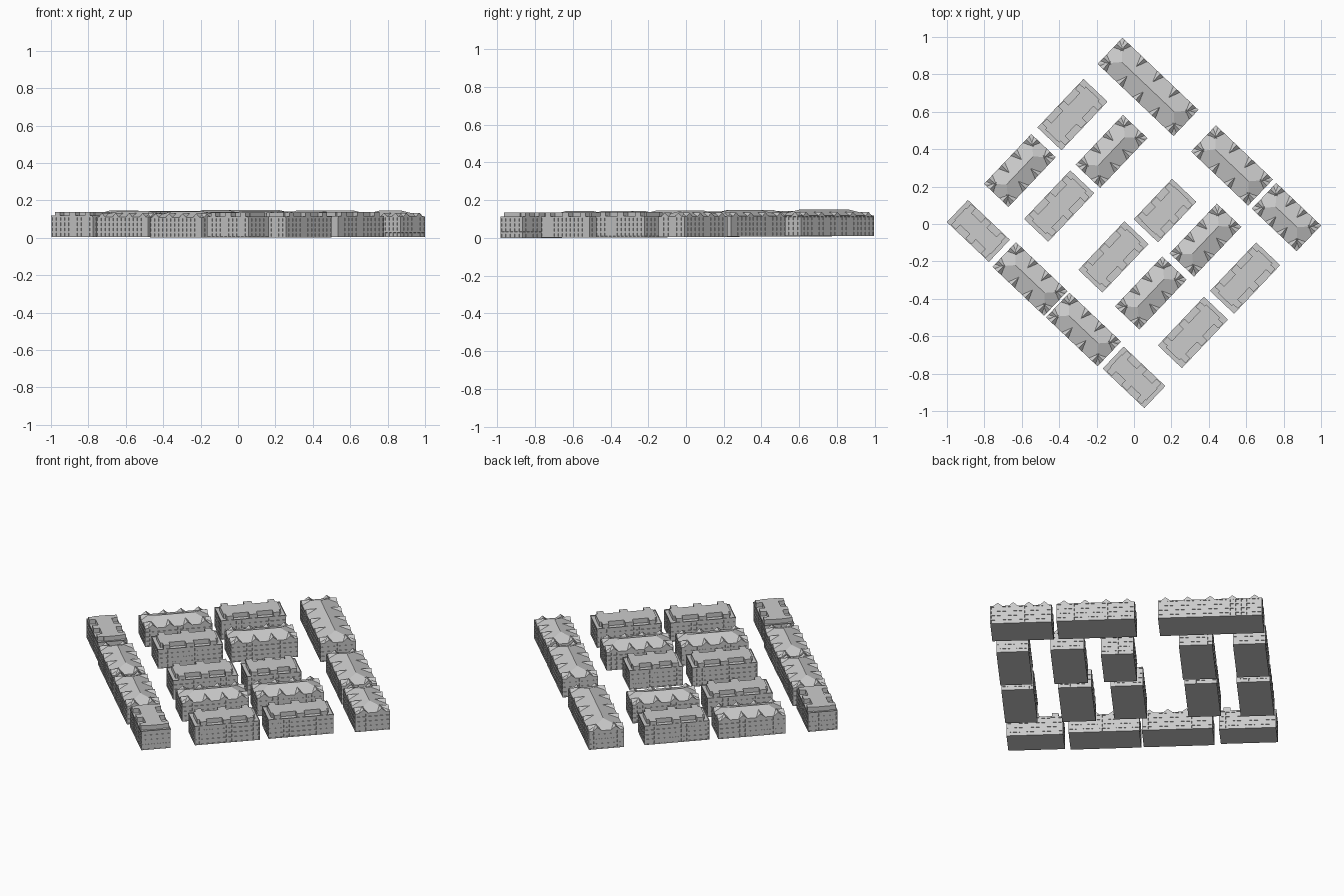
import bpy, bmesh
from math import radians
from mathutils import Matrix, Vector

if "Cube" in bpy.data.objects:
    bpy.data.objects.remove(bpy.data.objects["Cube"])

WALL, RISE, STOREY_ROOF = 0.108, 0.032, 0.026


def finish(name, bm, mat):
    bmesh.ops.recalc_face_normals(bm, faces=bm.faces)
    me = bpy.data.meshes.new(name)
    bm.to_mesh(me)
    bm.free()
    ob = bpy.data.objects.new(name, me)
    ob.matrix_world = mat
    bpy.context.collection.objects.link(ob)
    return ob


def poly(bm, pts):
    return bm.faces.new([bm.verts.new(p) for p in pts])


def add_box(bm, x0, x1, y0, y1, z0, z1):
    m = (Matrix.Translation(((x0 + x1) / 2, (y0 + y1) / 2, (z0 + z1) / 2))
         @ Matrix.Diagonal((x1 - x0, y1 - y0, z1 - z0, 1)))
    bmesh.ops.create_cube(bm, size=1, matrix=m)


# Wall block with rows of recessed windows on all four sides
def walls(name, l, w, mat):
    bm = bmesh.new()
    c = [Vector(p) for p in ((-l/2, -w/2, 0), (l/2, -w/2, 0), (l/2, w/2, 0), (-l/2, w/2, 0))]
    cells = []
    rows = 4
    for i in range(4):
        a, b = c[i], c[(i + 1) % 4]
        n = max(3, round((b - a).length / 0.03))
        for j in range(n):
            p, q = a.lerp(b, j / n), a.lerp(b, (j + 1) / n)
            for k in range(rows):
                lo, hi = Vector((0, 0, WALL * k / rows)), Vector((0, 0, WALL * (k + 1) / rows))
                cells.append(poly(bm, (p + lo, q + lo, q + hi, p + hi)))
    poly(bm, list(reversed(c)))
    poly(bm, [v + Vector((0, 0, WALL)) for v in c])
    bmesh.ops.remove_doubles(bm, verts=bm.verts, dist=1e-5)
    bm.normal_update()
    cells = [f for f in bm.faces if len(f.verts) == 4 and abs(f.normal.z) < 0.5]
    bmesh.ops.inset_individual(bm, faces=cells, thickness=0.0075)
    bmesh.ops.inset_individual(bm, faces=cells, thickness=0.0002, depth=-0.003)
    finish(name, bm, mat)


# Hipped roof with pointed gables all around the eaves
def hip_roof(name, l, w, mat):
    bm = bmesh.new()
    x, y, r = l / 2, w / 2, l / 2 - w * 0.45
    e, t = WALL, WALL + RISE
    a, b, c, d = (-x, -y, e), (x, -y, e), (x, y, e), (-x, y, e)
    p, q = (-r, 0, t), (r, 0, t)
    for pts in ((a, b, q, p), (c, d, p, q), (b, c, q), (d, a, p), (d, c, b, a)):
        poly(bm, pts)
    bmesh.ops.remove_doubles(bm, verts=bm.verts, dist=1e-5)
    finish(name, bm, mat)

    bm = bmesh.new()
    h, half = 0.02, 0.024

    def gable(centre, along, inward, run):
        m, u, v = Vector(centre), Vector(along), Vector(inward)
        top = m + Vector((0, 0, h))
        tip = top + v * (run * h / RISE)
        left, right = m - u * half, m + u * half
        poly(bm, (left, right, top))
        poly(bm, (left, top, tip))
        poly(bm, (right, tip, top))

    n = max(4, round(l / 0.105))
    for s in (-1, 1):
        for i in range(n):
            gx = -x + 0.04 + (l - 0.08) * i / (n - 1)
            gable((gx, s * y, e), (1, 0, 0), (0, -s, 0), y)
        for gy in (-0.26 * w, 0.26 * w):
            gable((s * x, gy, e), (0, 1, 0), (-s, 0, 0), w * 0.45)
    finish(name + "_gables", bm, mat)


# Flat set-back top storey with bays reaching out to the facade
def flat_roof(name, l, w, mat):
    bm = bmesh.new()
    x, y, back = l / 2, w / 2, 0.036
    t = WALL + STOREY_ROOF
    outline = [(-x + 0.02, -y + back)]
    bays = [(-0.36 * l, 0.036), (0, 0.044), (0.36 * l, 0.036)]
    for cx, bw in bays:
        outline += [(cx - bw/2, -y + back), (cx - bw/2, -y + 0.003),
                    (cx + bw/2, -y + 0.003), (cx + bw/2, -y + back)]
    outline.append((x - 0.02, -y + back))
    outline += [(-px, -py) for px, py in outline]
    f = poly(bm, [(px, py, WALL - 0.002) for px, py in outline])
    up = bmesh.ops.extrude_face_region(bm, geom=[f], use_keep_orig=True)
    for v in up["geom"]:
        if isinstance(v, bmesh.types.BMVert):
            v.co.z = t
    finish(name, bm, mat)

    # low parapet around the terraces
    bm = bmesh.new()
    for s in (-1, 1):
        add_box(bm, -x, x, s*y - 0.0015, s*y + 0.0015, WALL - 0.002, WALL + 0.005)
        add_box(bm, s*x - 0.0015, s*x + 0.0015, -y, y, WALL - 0.002, WALL + 0.005)
    finish(name + "_parapet", bm, mat)


# (roof, x, y, length, width, heading)
A, B = -43.5, 46.5
blocks = [
    ("hip", 0.075, 0.733, 0.56, 0.193, A), ("hip", 0.524, 0.313, 0.42, 0.193, A),
    ("hip", 0.815, 0.037, 0.33, 0.19, A), ("flat", -0.832, -0.037, 0.306, 0.16, A),
    ("hip", -0.556, -0.294, 0.38, 0.182, A), ("hip", -0.27, -0.564, 0.38, 0.182, A),
    ("flat", 0.0, -0.82, 0.304, 0.16, A), ("flat", -0.329, 0.585, 0.355, 0.174, B),
    ("hip", -0.61, 0.286, 0.367, 0.18, B), ("hip", -0.12, 0.388, 0.367, 0.18, B),
    ("flat", -0.40, 0.096, 0.355, 0.174, B), ("flat", 0.166, 0.072, 0.295, 0.176, B),
    ("flat", -0.11, -0.176, 0.355, 0.174, B), ("hip", 0.382, -0.086, 0.367, 0.18, B),
    ("hip", 0.09, -0.369, 0.367, 0.18, B), ("flat", 0.594, -0.289, 0.355, 0.174, B),
    ("flat", 0.315, -0.58, 0.355, 0.174, B),
]
for i, (kind, cx, cy, l, w, ang) in enumerate(blocks, 1):
    # ground rises very slightly towards the back
    mat = Matrix.Translation((cx, cy, 0.006 * (cy + 0.82))) @ Matrix.Rotation(radians(ang), 4, 'Z')
    walls(f"building_{i}_walls", l, w, mat)
    (hip_roof if kind == "hip" else flat_roof)(f"building_{i}_{kind}_roof", l, w, mat)
